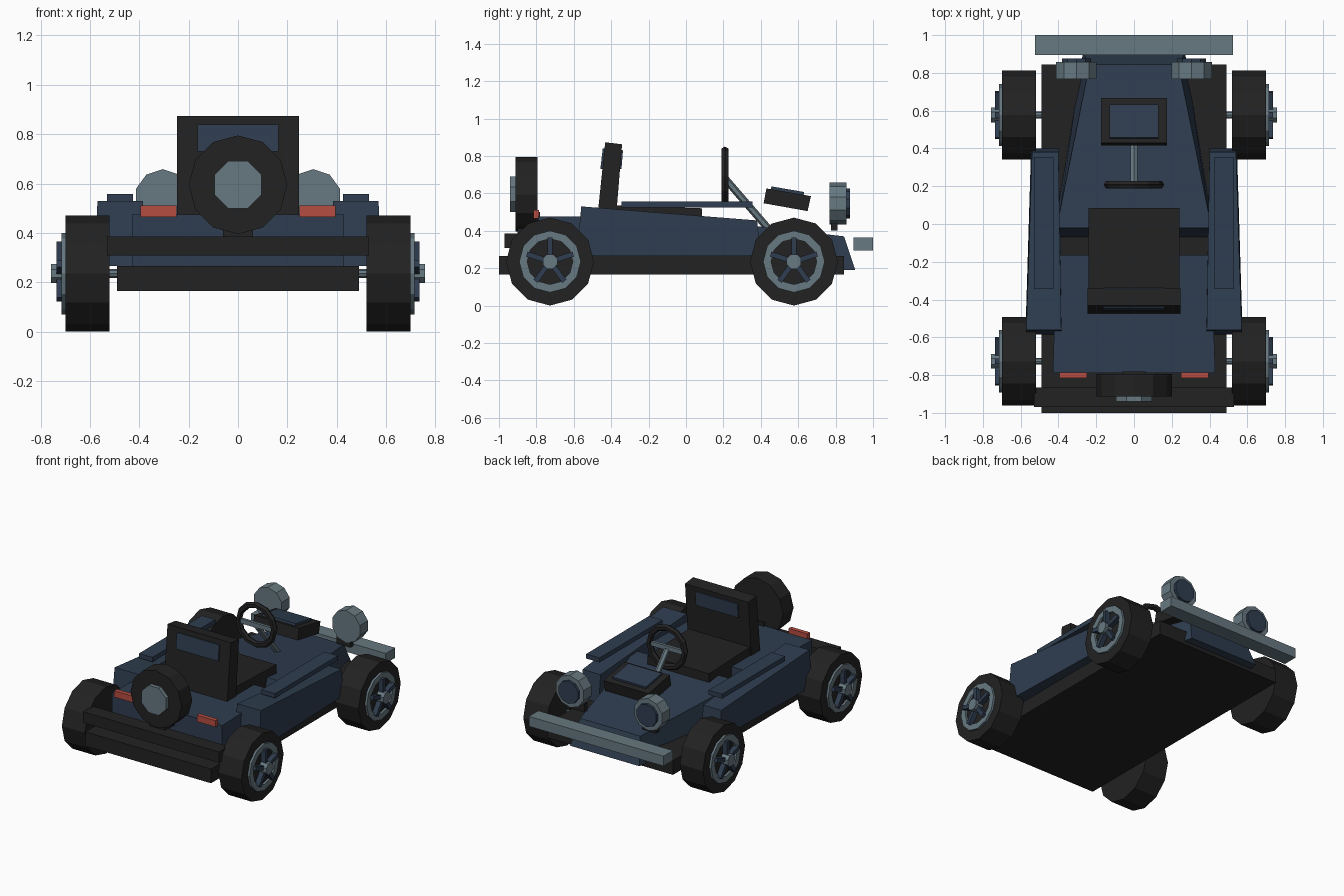
import bpy, bmesh, math
from mathutils import Matrix, Vector

if "Cube" in bpy.data.objects:
    bpy.data.objects.remove(bpy.data.objects["Cube"])


def material(name, rgb):
    m = bpy.data.materials.new(name)
    m.diffuse_color = (*rgb, 1)
    m.use_nodes = True
    m.node_tree.nodes["Principled BSDF"].inputs["Base Color"].default_value = m.diffuse_color
    return m


BLACK = material("black", (0.016, 0.016, 0.016))
BLUE = material("dark blue", (0.028, 0.047, 0.080))
GREY = material("steel grey", (0.135, 0.190, 0.220))
RED = material("red", (0.47, 0.075, 0.055))


def finish(name, bm, mat):
    bmesh.ops.recalc_face_normals(bm, faces=bm.faces)
    me = bpy.data.meshes.new(name)
    bm.to_mesh(me)
    bm.free()
    me.materials.append(mat)
    ob = bpy.data.objects.new(name, me)
    bpy.context.collection.objects.link(ob)
    return ob


def slab(name, pts, mat):
    """Side profile of (y, z, x0, x1) points spanned between x0 and x1."""
    bm = bmesh.new()
    a = [bm.verts.new((p[2], p[0], p[1])) for p in pts]
    b = [bm.verts.new((p[3], p[0], p[1])) for p in pts]
    n = len(pts)
    bm.faces.new(a)
    bm.faces.new(b[::-1])
    for i in range(n):
        j = (i + 1) % n
        bm.faces.new((a[i], b[i], b[j], a[j]))
    return finish(name, bm, mat)


def box(name, x0, x1, y0, y1, z0, z1, mat):
    return slab(name, [(y0, z0, x0, x1), (y1, z0, x0, x1),
                       (y1, z1, x0, x1), (y0, z1, x0, x1)], mat)


def rod(name, p, q, r, n, mat, turn=0.0):
    """Cylinder from p to q with n sides."""
    p, q = Vector(p), Vector(q)
    d = q - p
    rot = d.to_track_quat('Z', 'Y').to_matrix().to_4x4()
    bm = bmesh.new()
    bmesh.ops.create_cone(bm, cap_ends=True, segments=n, radius1=r, radius2=r, depth=d.length,
                          matrix=Matrix.Translation((p + q) / 2) @ rot @ Matrix.Rotation(turn, 4, 'Z'))
    return finish(name, bm, mat)


def ring(name, matrix, section, n, mat):
    """Revolve a closed (radius, height) section around the local z axis."""
    bm = bmesh.new()
    rows = [[bm.verts.new(matrix @ Vector((r * math.cos(t), r * math.sin(t), h))) for r, h in section]
            for t in (2 * math.pi * i / n for i in range(n))]
    k = len(section)
    for i in range(n):
        a, b = rows[i], rows[(i + 1) % n]
        for j in range(k):
            bm.faces.new((a[j], b[j], b[(j + 1) % k], a[(j + 1) % k]))
    return finish(name, bm, mat)


# chassis, bumpers
box("chassis_floor", -0.49, 0.49, -1.0, 0.845, 0.165, 0.265, BLACK)
box("rear_bumper", -0.53, 0.53, -0.97, -0.865, 0.308, 0.385, BLACK)
box("front_bumper", -0.525, 0.525, 0.895, 1.0, 0.295, 0.365, GREY)

# rear deck
slab("rear_deck", [(-0.79, 0.265, -0.43, 0.43), (-0.165, 0.265, -0.41, 0.41),
                   (-0.165, 0.475, -0.41, 0.41), (-0.79, 0.475, -0.43, 0.43)], BLUE)
# hood wedge with dropped nose
slab("hood", [(-0.07, 0.265, -0.41, 0.41), (0.03, 0.265, -0.41, 0.41), (0.85, 0.19, -0.28, 0.28),
              (0.905, 0.19, -0.27, 0.27), (0.845, 0.37, -0.235, 0.235),
              (0.03, 0.465, -0.40, 0.40), (-0.02, 0.47, -0.405, 0.405)], BLUE)

# side pods and their trim strips
for s, side in ((1, "right"), (-1, "left")):
    slab(side + "_side_pod", [(-0.585, 0.265, s * 0.38, s * 0.575), (0.40, 0.265, s * 0.40, s * 0.545),
                              (0.38, 0.455, s * 0.40, s * 0.54), (-0.56, 0.53, s * 0.385, s * 0.57)], BLUE)
    box(side + "_trim_strip", s * 0.425, s * 0.53, -0.345, 0.355, 0.525, 0.557, BLUE)
    box(side + "_tail_light", s * 0.25, s * 0.395, -0.815, -0.785, 0.465, 0.51, RED)
    # headlight with lens and stalk
    x = s * 0.305
    rod(side + "_headlight", (x, 0.768, 0.545), (x, 0.858, 0.545), 0.113, 10, GREY)
    rod(side + "_headlight_lens", (x, 0.85, 0.545), (x, 0.876, 0.545), 0.08, 10, BLUE)
    box(side + "_headlight_stalk", x - s * 0.08, x + s * 0.03, 0.775, 0.81, 0.40, 0.46, BLACK)

# axles and wheels
for y, end in ((-0.727, "rear"), (0.577, "front")):
    c = 0.235
    rod(end + "_axle", (-0.70, y, c), (0.70, y, c), 0.018, 8, GREY)
    for s, side in ((1, "right"), (-1, "left")):
        tag = f"{end}_{side}_"
        rod(tag + "tyre", (s * 0.52, y, c), (s * 0.70, y, c), 0.235, 12, BLACK)
        m = Matrix.Translation((0, y, c)) @ Matrix.Rotation(math.pi / 2, 4, 'Y')
        ring(tag + "rim", m, [(0.165, s * 0.69), (0.165, s * 0.715), (0.122, s * 0.715), (0.122, s * 0.69)],
             12, GREY)
        for i in range(5):
            t = 2 * math.pi * i / 5
            sp = box(f"{tag}spoke_{i + 1}", s * 0.695, s * 0.735, -0.014, 0.014, 0.02, 0.13, BLUE)
            sp.data.transform(Matrix.Translation((0, y, c)) @ Matrix.Rotation(t, 4, 'X'))
        rod(tag + "hub", (s * 0.69, y, c), (s * 0.757, y, c), 0.042, 8, GREY, math.pi / 8)

# spare wheel
rod("spare_tyre", (0, -0.912, 0.595), (0, -0.795, 0.595), 0.20, 12, BLACK)
rod("spare_hub", (0, -0.94, 0.595), (0, -0.90, 0.595), 0.104, 8, GREY, math.pi / 8)
box("spare_mount", -0.06, 0.06, -0.90, -0.78, 0.38, 0.50, BLACK)

# seat: cushion, leaning backrest, blue panel through the backrest
slab("seat_cushion", [(-0.38, 0.40, -0.24, 0.24), (0.085, 0.40, -0.24, 0.24),
                      (0.085, 0.52, -0.24, 0.24), (-0.38, 0.535, -0.24, 0.24)], BLACK)
slab("seat_back", [(-0.475, 0.46, -0.247, 0.247), (-0.375, 0.46, -0.247, 0.247),
                   (-0.342, 0.862, -0.247, 0.247), (-0.432, 0.873, -0.247, 0.247)], BLACK)
slab("seat_panel", [(-0.458, 0.73, -0.165, 0.165), (-0.345, 0.73, -0.165, 0.165),
                    (-0.337, 0.83, -0.165, 0.165), (-0.445, 0.84, -0.165, 0.165)], BLUE)

# steering wheel, spoke bar and column
ring("steering_wheel", Matrix.Translation((0, 0.208, 0.69)) @ Matrix.Rotation(math.pi / 2, 4, 'X'),
     [(0.138 + 0.022 * math.cos(a), 0.022 * math.sin(a)) for a in (i * math.pi / 3 for i in range(6))],
     12, BLACK)
box("steering_spoke", -0.125, 0.125, 0.198, 0.218, 0.672, 0.704, GREY)
rod("steering_column", (0, 0.212, 0.675), (0, 0.45, 0.40), 0.02, 6, GREY)

# tilted instrument box and its top panel
slab("instrument_box", [(0.415, 0.547, -0.175, 0.175), (0.65, 0.505, -0.175, 0.175),
                        (0.668, 0.585, -0.175, 0.175), (0.43, 0.626, -0.175, 0.175)], BLACK)
slab("instrument_panel", [(0.452, 0.615, -0.13, 0.13), (0.628, 0.585, -0.13, 0.13),
                          (0.632, 0.607, -0.13, 0.13), (0.457, 0.637, -0.13, 0.13)], BLUE)
